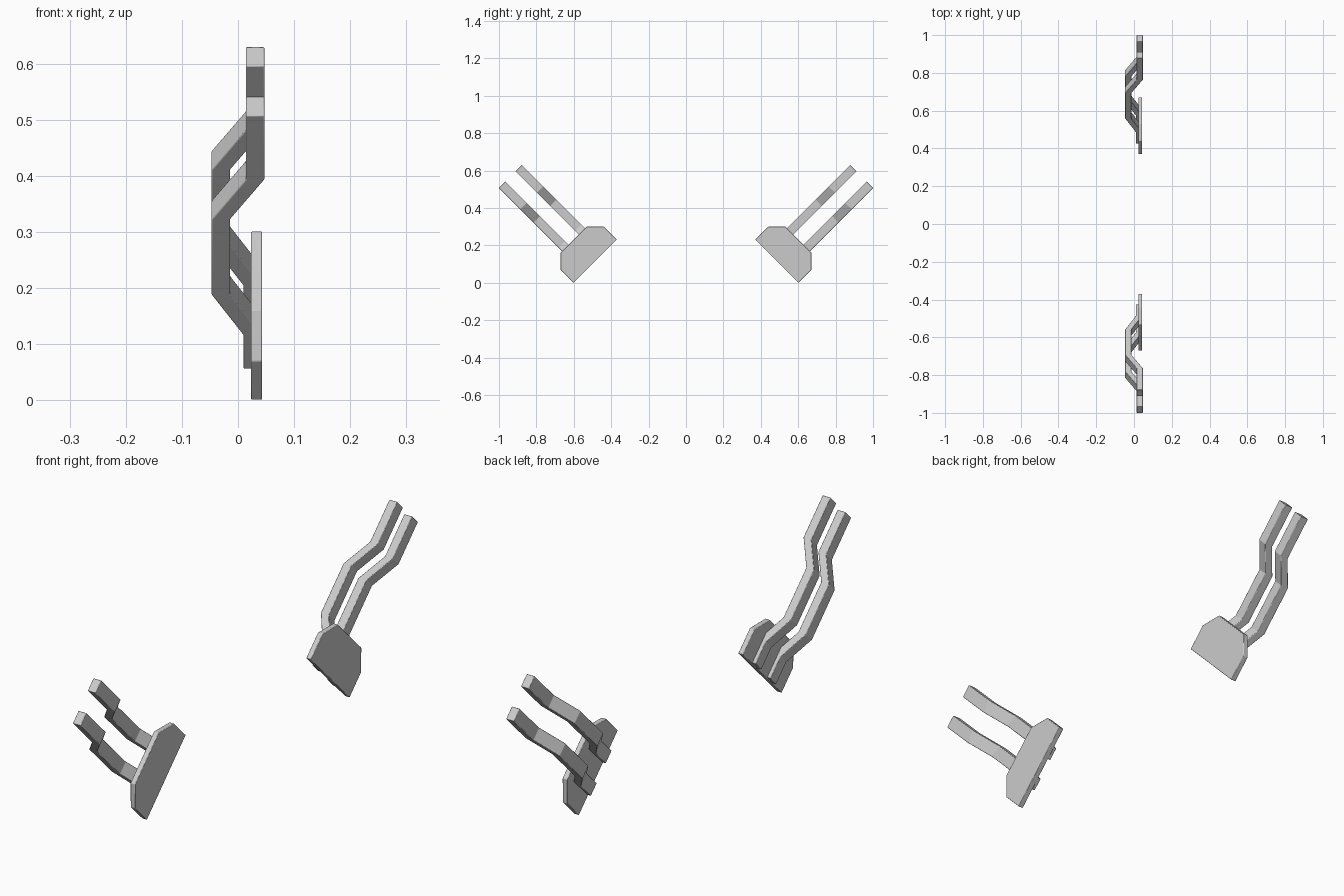
import bpy, bmesh
from math import sqrt
from mathutils import Vector

if "Cube" in bpy.data.objects:
    bpy.data.objects.remove(bpy.data.objects["Cube"])

R = sqrt(0.5)


def place(x, u, v, side):
    # u runs outward and up along the bars, v runs across them
    return Vector((x, side * (u + v) * R, (u - v) * R))


def prism(name, lower, upper, bevel):
    # closed solid between two matching outlines
    bm = bmesh.new()
    a = [bm.verts.new(p) for p in lower]
    b = [bm.verts.new(p) for p in upper]
    n = len(a)
    bm.faces.new(a)
    bm.faces.new(b[::-1])
    for i in range(n):
        j = (i + 1) % n
        bm.faces.new((a[j], a[i], b[i], b[j]))
    bmesh.ops.recalc_face_normals(bm, faces=bm.faces[:])
    me = bpy.data.meshes.new(name)
    bm.to_mesh(me)
    bm.free()
    ob = bpy.data.objects.new(name, me)
    bpy.context.collection.objects.link(ob)
    mod = ob.modifiers.new("soft_edges", 'BEVEL')
    mod.width = bevel
    mod.segments = 2
    mod.limit_method = 'ANGLE'
    mod.angle_limit = 0.4
    bpy.context.view_layer.objects.active = ob
    ob.select_set(True)
    bpy.ops.object.shade_smooth_by_angle(angle=0.5)
    ob.select_set(False)
    return ob


MID = 0.262                      # centre line of each bracket in v
HALF_X, HALF_V = 0.0165, 0.0245  # bar half thickness and half width

# bar centre line (u, x)
path = [(0.428, 0.0262), (0.512, 0.0262), (0.614, -0.0305),
        (0.804, -0.0305), (0.904, 0.0305), (1.066, 0.0305)]
bar_outline = ([(u, x - HALF_X) for u, x in path] +
               [(u, x + HALF_X) for u, x in reversed(path)])

# plate outline (u, v offset from centre line)
half = [(0.425, 0.163), (0.523, 0.163), (0.588, 0.099)]
plate_outline = half + [(u, -v) for u, v in reversed(half)]

for side, tag in ((-1, "left"), (1, "right")):
    # clipped-corner mounting plate
    prism(f"{tag}_plate",
          [place(0.0232, u, MID + v, side) for u, v in plate_outline],
          [place(0.0430, u, MID + v, side) for u, v in plate_outline], 0.002)
    # two cranked bars
    for off, pos in ((-0.0625, "upper"), (0.0625, "lower")):
        v = MID + off
        prism(f"{tag}_{pos}_bar",
              [place(x, u, v - HALF_V, side) for u, x in bar_outline],
              [place(x, u, v + HALF_V, side) for u, x in bar_outline], 0.002)
